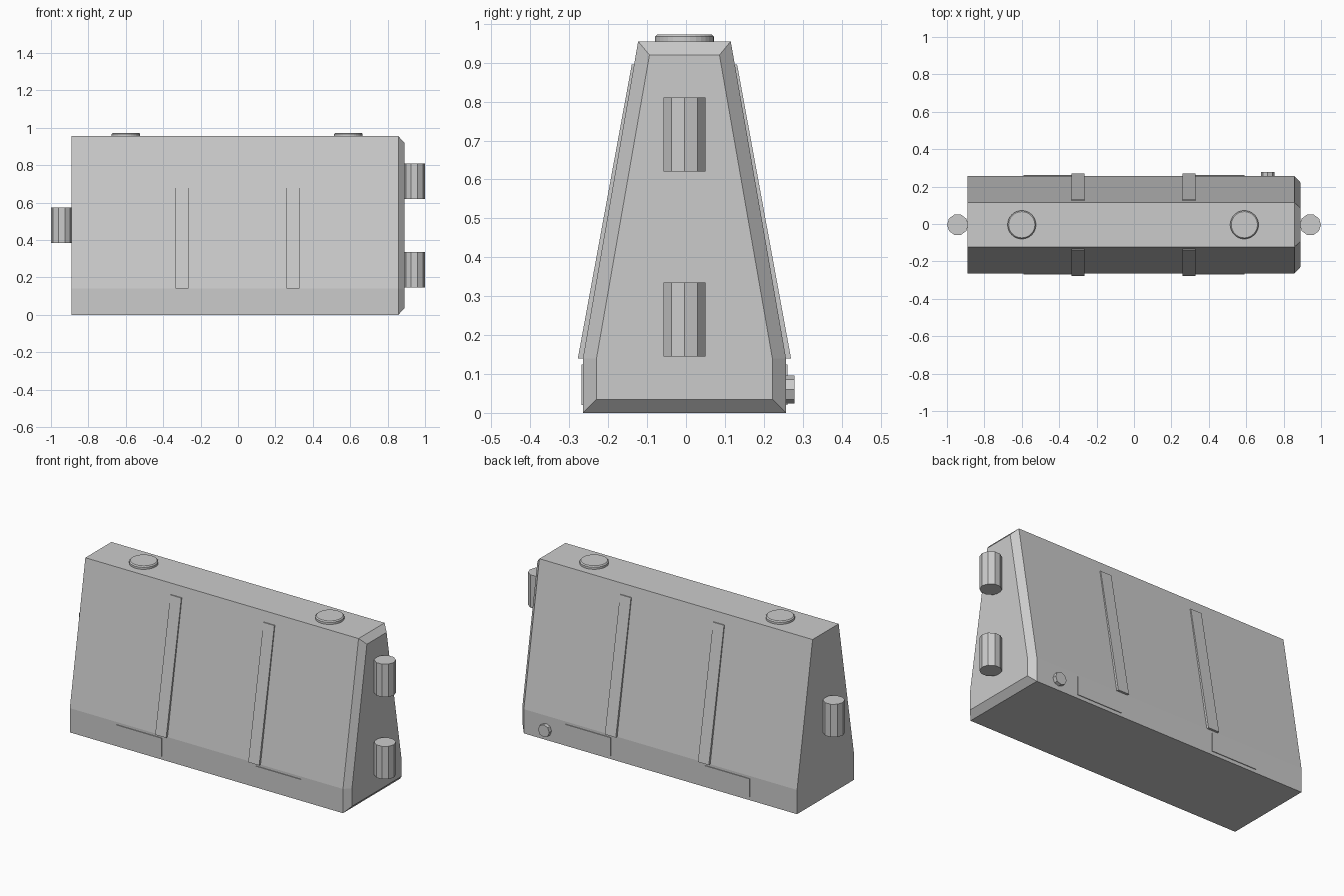
import bpy, bmesh, math
from mathutils import Matrix

cube = bpy.data.objects.get("Cube")
if cube:
    bpy.data.objects.remove(cube, do_unlink=True)

grey = bpy.data.materials.new("light grey plastic")
grey.use_nodes = True
colour = (0.6, 0.6, 0.6, 1)
grey.diffuse_color = colour
grey.node_tree.nodes["Principled BSDF"].inputs["Base Color"].default_value = colour

MID = -0.004  # depth centre of the barrier
HALF_BASE, HALF_TOP, KNEE, TOP = 0.261, 0.119, 0.14, 0.955


def finish(name, bm):
    bmesh.ops.recalc_face_normals(bm, faces=bm.faces)
    mesh = bpy.data.meshes.new(name)
    bm.to_mesh(mesh)
    bm.free()
    mesh.materials.append(grey)
    obj = bpy.data.objects.new(name, mesh)
    bpy.context.collection.objects.link(obj)
    return obj


def loft(name, rings):
    """Skin equal-length rings of points and cap both ends."""
    bm = bmesh.new()
    loops = [[bm.verts.new(p) for p in ring] for ring in rings]
    n = len(loops[0])
    for a, b in zip(loops, loops[1:]):
        for i in range(n):
            j = (i + 1) % n
            bm.faces.new((a[i], a[j], b[j], b[i]))
    bm.faces.new(loops[0])
    bm.faces.new(loops[-1])
    return finish(name, bm)


def disc(name, centre, axis, sides, layers):
    """Stack of (radius, offset) rings along the y or z axis."""
    rings = []
    for r, h in layers:
        ring = []
        for i in range(sides):
            t = math.tau * i / sides
            u, v = r * math.cos(t), r * math.sin(t)
            off = (u, v, h) if axis == "z" else (u, h, v)
            ring.append([c + o for c, o in zip(centre, off)])
        rings.append(ring)
    return loft(name, rings)


def section(x, inset):
    """Barrier cross-section, shrunk by the chamfer inset."""
    half = [(HALF_BASE - inset, inset), (HALF_BASE - inset, KNEE),
            (HALF_TOP - inset * 0.83, TOP - inset)]
    pts = half + [(-y, z) for y, z in reversed(half)]
    return [(x, MID + y, z) for y, z in pts]


# Main body, chamfered on the left end only
loft("barrier_body", [section(-0.89, 0), section(0.857, 0), section(0.89, 0.035)])


def slope(z):
    return HALF_BASE + (HALF_TOP - HALF_BASE) * (z - KNEE) / (TOP - KNEE)


for side, label in ((-1, "front"), (1, "back")):
    for x, place in ((-0.3, "right"), (0.295, "left")):
        # Tapered ribs on the sloping faces
        profile = [(slope(0.14) - 0.01, 0.14), (slope(0.14) + 0.013, 0.14),
                   (slope(0.895) + 0.006, 0.895), (slope(0.895) - 0.01, 0.895)]
        loft(f"{label}_{place}_rib",
             [[(x + dx, MID + side * y, z) for y, z in profile] for dx in (-0.035, 0.035)])
        # Thin pads along the foot
        inner, outer = math.copysign(0.3, x), math.copysign(0.59, x)
        loft(f"{label}_{place}_foot_pad",
             [[(px, MID + side * y, z) for y, z in
               ((0.25, 0.02), (0.265, 0.02), (0.265, 0.125), (0.25, 0.125))]
              for px in (inner, outer)])

# Filler caps on top
for x, place in ((-0.6, "right"), (0.59, "left")):
    disc(f"{place}_filler_cap", (x, MID, TOP), "z", 32,
         [(0.076, -0.005), (0.076, 0.012), (0.07, 0.018)])

# Connector knuckles on the ends
for name, x, z in (("upper_left_knuckle", 0.943, 0.62),
                   ("lower_left_knuckle", 0.943, 0.145),
                   ("right_knuckle", -0.943, 0.385)):
    knuckle = disc(name, (0, 0, 0), "z", 10, [(0.057, 0), (0.057, 0.19)])
    turn = Matrix.Rotation(math.pi, 4, "Z") if x < 0 else Matrix()
    knuckle.data.transform(Matrix.Translation((x, MID, z)) @ turn)

# Drain plug low on the back
disc("drain_plug", (0.715, MID + HALF_BASE, 0.06), "y", 8,
     [(0.036, -0.01), (0.036, 0.022)])
